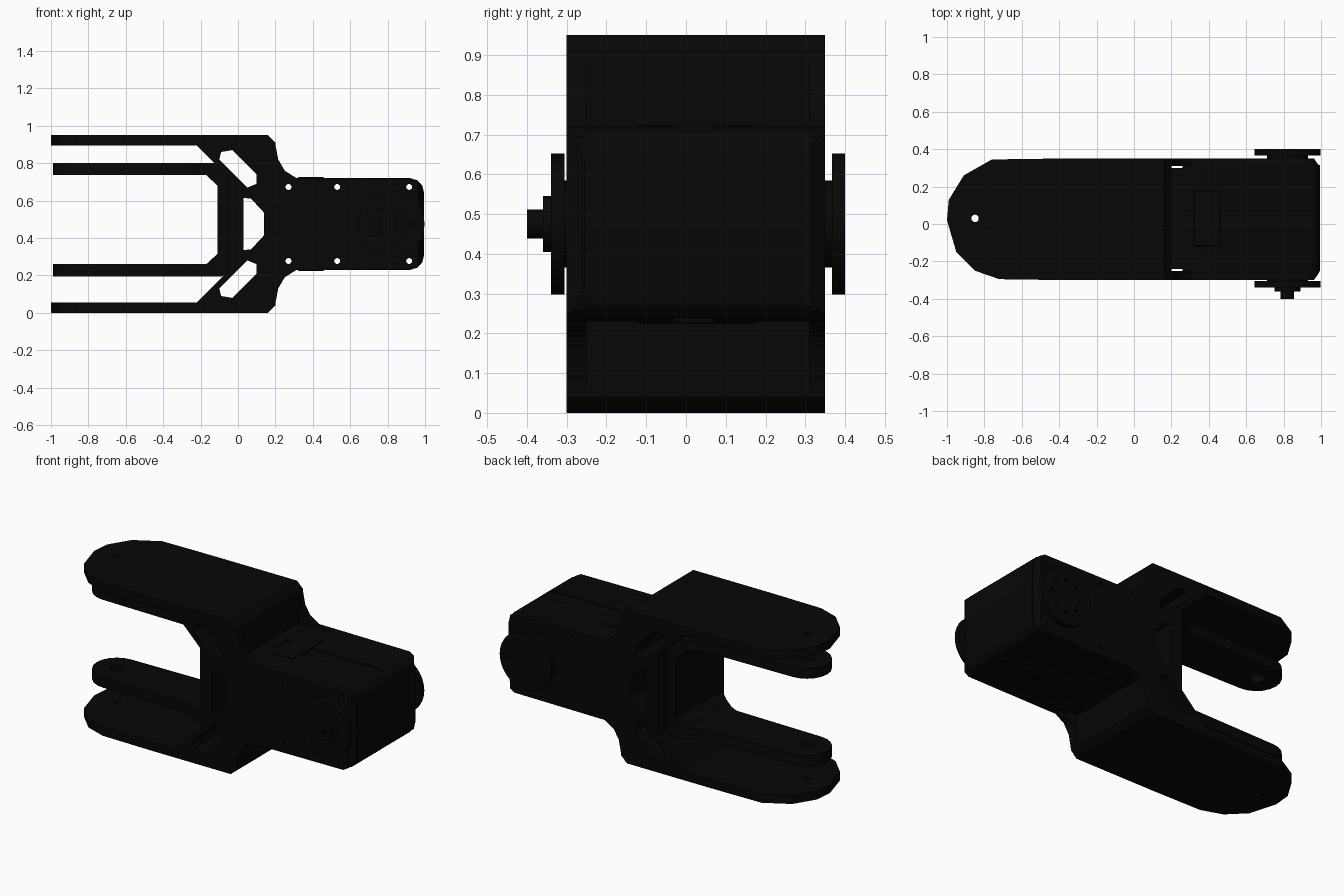
import bpy, bmesh, math

if "Cube" in bpy.data.objects:
    bpy.data.objects.remove(bpy.data.objects["Cube"])

MID = 0.475          # height of the horizontal symmetry plane
Y0, Y1 = -0.30, 0.35  # front and back of the bracket
AXLE = (0.82, MID)
PIVOT = (-0.85, 0.03)

black = bpy.data.materials.new("matte_black")
black.diffuse_color = (0.002, 0.002, 0.002, 1)
black.use_nodes = True
black.node_tree.nodes["Principled BSDF"].inputs["Base Color"].default_value = black.diffuse_color


def prism(name, pts, a, b, axis="y"):
    """Extrude an xz profile along y, or an xy profile along z."""
    bm = bmesh.new()
    place = (lambda p, t: (p[0], t, p[1])) if axis == "y" else (lambda p, t: (p[0], p[1], t))
    lo = [bm.verts.new(place(p, a)) for p in pts]
    hi = [bm.verts.new(place(p, b)) for p in pts]
    n = len(pts)
    bm.faces.new(lo)
    bm.faces.new(hi)
    for i in range(n):
        bm.faces.new((lo[i], lo[(i + 1) % n], hi[(i + 1) % n], hi[i]))
    bmesh.ops.recalc_face_normals(bm, faces=bm.faces)
    me = bpy.data.meshes.new(name)
    bm.to_mesh(me)
    bm.free()
    me.materials.append(black)
    ob = bpy.data.objects.new(name, me)
    bpy.context.collection.objects.link(ob)
    return ob


def flip(pts):
    return [(x, 2 * MID - z) for x, z in reversed(pts)]


def circle(c, r, n=12):
    return [(c[0] + r * math.cos(2 * math.pi * i / n), c[1] + r * math.sin(2 * math.pi * i / n)) for i in range(n)]


def rect(x0, x1, z0, z1):
    return [(x0, z0), (x1, z0), (x1, z1), (x0, z1)]


def boolean(ob, tools, op="DIFFERENCE"):
    """Apply each (profile, start, end, axis) as a boolean."""
    for t in tools:
        cutter = prism("cutter", *t)
        cutter.hide_render = True
        m = ob.modifiers.new("cut", "BOOLEAN")
        m.operation, m.object, m.solver = op, cutter, "EXACT"
        bake(ob)
        bpy.data.objects.remove(cutter)


def bake(ob):
    dg = bpy.context.evaluated_depsgraph_get()
    me = bpy.data.meshes.new_from_object(ob.evaluated_get(dg))
    ob.modifiers.clear()
    ob.data = me


def bevel(ob, w, seg=1):
    m = ob.modifiers.new("bevel", "BEVEL")
    m.width, m.segments, m.limit_method = w, seg, "ANGLE"
    bake(ob)


# shared openings of the bracket
slot = [(-0.1, 0.82), (-0.09, 0.86), (-0.03, 0.87), (0.1, 0.74), (0.1, 0.69), (0.05, 0.67)]
window_half = [(0.14, 0.535), (0.07, 0.61), (0.03, 0.615)]
window = window_half + flip(window_half)
openings = [(p, -1, 1, "y") for p in (slot, flip(slot), window)]

# outer fork: two wide arms joined by the web, rounded in plan
half = [(0.2, 0.91), (0.16, 0.95), (-1.1, 0.95), (-1.1, 0.895), (-0.22, 0.895), (-0.05, 0.725)]
fork = prism("outer_fork", half + flip(half), Y0, Y1)
plan = [(-1, 0.02), (-0.99, 0.13), (-0.91, 0.26), (-0.76, 0.345), (0.3, 0.36),
        (0.3, -0.31), (-0.72, -0.295), (-0.85, -0.25), (-0.95, -0.15)]
boolean(fork, [(plan, -1, 2, "z")], "INTERSECT")
boolean(fork, openings + [(circle(PIVOT, 0.02), -1, 2, "z")])

# inner fork: narrow straps with round ends; the lower strap sits slightly higher
upper = [(0.03, 0.69), (-0.0, 0.72), (-0.10, 0.80), (-1.1, 0.80), (-1.1, 0.737), (-0.17, 0.737), (-0.11, 0.68)]
lower = [(-0.11, 0.315), (-0.17, 0.26), (-1.1, 0.26), (-1.1, 0.193), (-0.09, 0.193), (0.0, 0.24), (0.03, 0.26)]
straps = prism("inner_fork", upper + lower, -0.29, 0.34)
tip = [(PIVOT[0] + 0.14 * math.cos(a), PIVOT[1] + 0.14 * math.sin(a))
       for a in [math.pi / 2 + math.pi * i / 10 for i in range(11)]]
plan = tip + [(-0.26, -0.12), (-0.11, -0.20), (0.3, -0.20), (0.3, 0.26), (-0.11, 0.26), (-0.26, 0.18)]
boolean(straps, [(plan, -1, 2, "z")], "INTERSECT")
boolean(straps, openings + [(circle(PIVOT, 0.045), -1, 2, "z")])

# through holes for the case screws
screws = [(x, z) for x in (0.27, 0.53, 0.915) for z in (0.673, 2 * MID - 0.673)]
screw_cuts = [(circle(s, 0.016), -1, 1, "y") for s in screws]

# side cheeks flaring from the bracket along the motor case
half = [(0.99, 0.65), (0.975, 0.693), (0.93, 0.718), (0.31, 0.722), (0.25, 0.76), (0.215, 0.82), (0.2, 0.9), (0.16, 0.9)]
for name, a, b, outer in (("front_cheek", Y0, -0.25, -1), ("back_cheek", 0.31, Y1, 1)):
    cheek = prism(name, half + flip(half), a, b)
    # slope the free end of the outside face
    y = Y0 if outer < 0 else Y1
    wedge = [(0.955, y + outer * 0.01), (1.1, y + outer * 0.01), (1.1, y - outer * 0.045), (0.99, y - outer * 0.04)]
    boolean(cheek, [(wedge, -1, 2, "z")] + screw_cuts)

# motor case with a cable groove above and below
half = [(0.995, 0.64), (0.985, 0.68), (0.96, 0.708), (0.92, 0.72), (0.26, 0.72)]
case = prism("motor_case", half + flip(half), -0.255, 0.315)
groove = rect(0.2, 0.95, -0.03, 0.07)
boolean(case, [(groove, 0.708, 1, "z"), (groove, -1, 0.242, "z")] + screw_cuts)
neck = prism("motor_neck", rect(0.18, 0.28, 0.235, 0.715), -0.24, 0.30)
boolean(neck, screw_cuts)

# connector covers on the top and bottom of the case
for name, a, b in (("top_connector", 0.70, 0.725), ("bottom_connector", 0.225, 0.25)):
    bevel(prism(name, rect(0.32, 0.46, -0.12, 0.18), a, b, "z"), 0.004)

# output horns: spacer, drilled disc, hub and shaft
bolts = [(circle((AXLE[0] + 0.1 * math.cos(i * math.pi / 4), AXLE[1] + 0.1 * math.sin(i * math.pi / 4)), 0.012, 8),
          -1, 1, "y") for i in range(8)]
for name, r, a, b in (("front_spacer", 0.11, -0.31, -0.29), ("front_horn", 0.177, -0.34, -0.305),
                      ("front_hub", 0.07, -0.36, -0.33), ("front_shaft", 0.036, -0.40, -0.35),
                      ("back_spacer", 0.11, 0.34, 0.37), ("back_horn", 0.177, 0.367, 0.40)):
    part = prism(name, circle(AXLE, r, 32), a, b)
    if "horn" in name:
        boolean(part, bolts)

# shading: smooth round parts, keep edges crisp
bpy.ops.object.select_all(action="SELECT")
bpy.context.view_layer.objects.active = fork
bpy.ops.object.shade_smooth_by_angle(angle=math.radians(20))
